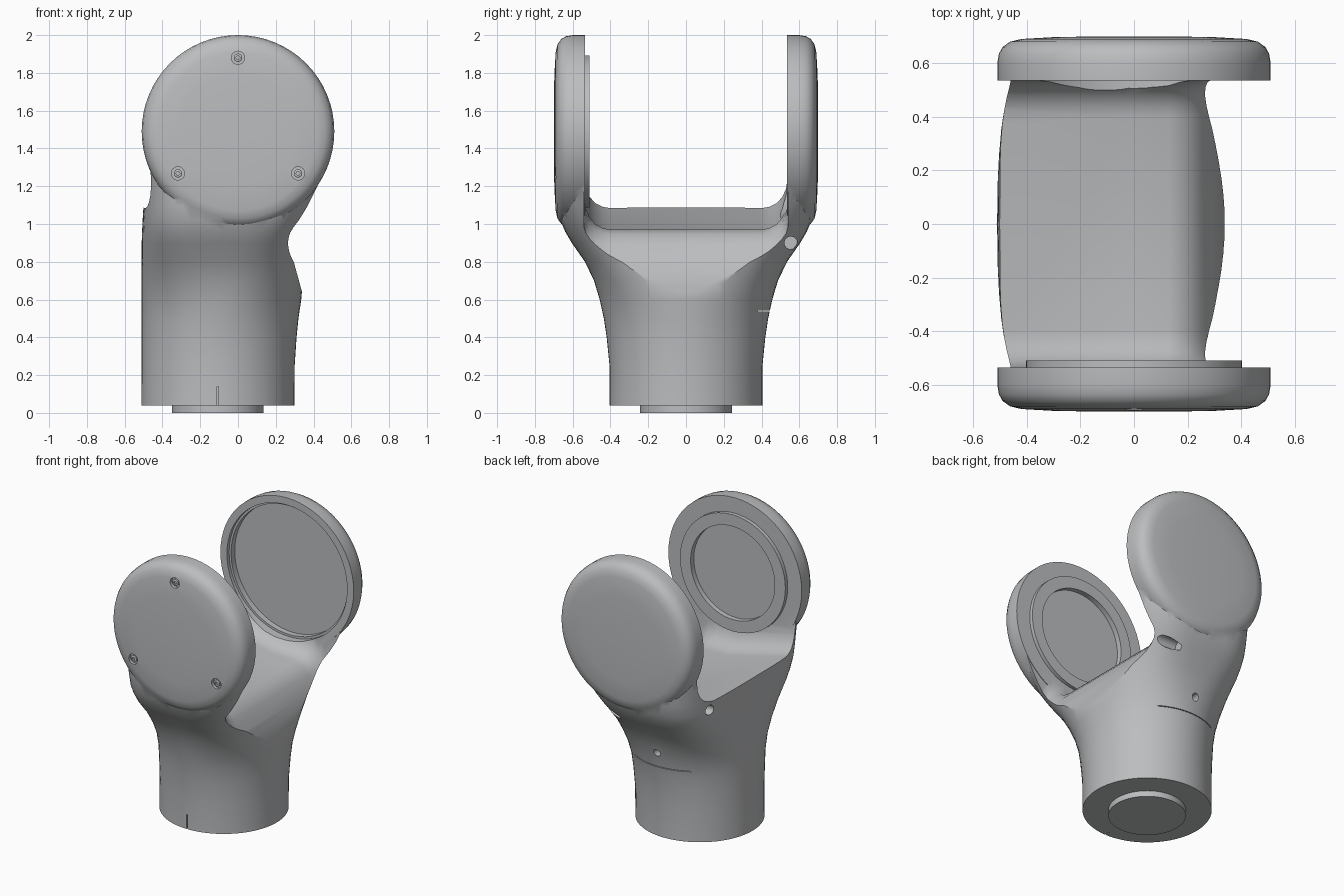
import bpy, bmesh
from math import sin, cos, tau, radians, copysign

cube = bpy.data.objects.get("Cube")
if cube:
    bpy.data.objects.remove(cube)

grey = bpy.data.materials.new("satin grey")
grey.use_nodes = True
grey.diffuse_color = (0.5, 0.51, 0.52, 1)
grey.node_tree.nodes["Principled BSDF"].inputs["Base Color"].default_value = (0.5, 0.51, 0.52, 1)

SEG = 64
HUB_Z = 1.49      # height of the hinge axis
BASE_X = -0.107   # centre of the lower tube


def skin(name, rings):
    """Solid through a list of closed rings, capped at both ends."""
    bm = bmesh.new()
    loops = [[bm.verts.new(p) for p in ring] for ring in rings]
    n = len(loops[0])
    for a, b in zip(loops, loops[1:]):
        for i in range(n):
            j = (i + 1) % n
            bm.faces.new((a[i], a[j], b[j], b[i]))
    bm.faces.new(loops[0])
    bm.faces.new(loops[-1])
    bmesh.ops.recalc_face_normals(bm, faces=bm.faces)
    mesh = bpy.data.meshes.new(name)
    bm.to_mesh(mesh)
    bm.free()
    mesh.materials.append(grey)
    obj = bpy.data.objects.new(name, mesh)
    bpy.context.collection.objects.link(obj)
    return obj


def lathe(name, profile, centre, axis, seg=SEG):
    """Turned solid from (radius, position) pairs along axis x, y or z."""
    rings = []
    for r, t in profile:
        ring = []
        for i in range(seg):
            u, v = r * cos(tau * i / seg), r * sin(tau * i / seg)
            off = {"x": (t, u, v), "y": (u, t, v), "z": (u, v, t)}[axis]
            ring.append([c + o for c, o in zip(centre, off)])
        rings.append(ring)
    return skin(name, rings)


def box(name, x, y, z):
    return skin(name, [[(x[0], y[0], h), (x[1], y[0], h), (x[1], y[1], h), (x[0], y[1], h)] for h in z])


def combine(target, other, operation):
    mod = target.modifiers.new(operation.lower(), "BOOLEAN")
    mod.operation, mod.solver, mod.object = operation, "EXACT", other
    bpy.context.view_layer.objects.active = target
    bpy.ops.object.modifier_apply(modifier=mod.name)
    bpy.data.objects.remove(other)


# Fork body: round tube flaring into two arms (z, x min, x max, half depth, squareness)
sections = [
    (0.04, -.512, .298, .405, 2), (0.25, -.51, .30, .405, 2), (0.4, -.51, .31, .42, 2),
    (0.5, -.51, .32, .435, 2), (0.6, -.51, .335, .457, 2.1), (0.7, -.51, .343, .487, 2.4),
    (0.8, -.51, .343, .535, 2.8), (0.9, -.51, .345, .605, 3.3), (0.96, -.508, .36, .64, 3.6),
    (1.02, -.505, .385, .665, 3.9), (1.1, -.50, .42, .682, 4.2), (1.2, -.497, .46, .69, 4.6),
    (1.32, -.495, .488, .694, 5.2), (HUB_Z, -.50, .50, .695, 6),
]


def power(v, n):
    return copysign(abs(v) ** (2 / n), v)


rings = []
for z, x0, x1, depth, n in sections:
    mid, half = (x0 + x1) / 2, (x1 - x0) / 2
    rings.append([(mid + half * power(cos(tau * i / SEG), n),
                   depth * power(sin(tau * i / SEG), n), z) for i in range(SEG)])
body = skin("fork_body", rings)

# Saddle between the arms, filleted upward at both ends
saddle = [(-.8, 1.16), (-.02, .97), (.13, .97), (.2, .945), (.25, .89), (.295, .8), (.35, .6)]
roof = [(.8, .6), (.8, 2.2), (-.8, 2.2)]
fillet = [(.4, 0), (.44, .008), (.48, .03), (.51, .065), (.53, .11), (.54, .18)]
stations = [(-y, lift) for y, lift in reversed(fillet)] + fillet
combine(body, skin("saddle_cutter", [
    [(x, y, z + lift) for x, z in saddle] + [(x, y, z) for x, z in roof]
    for y, lift in stations]), "DIFFERENCE")

# Rounded hinge discs
disc = [(.51, .536), (.51, .6), (.504, .635), (.49, .66), (.462, .68), (.42, .69), (.3, .697), (.12, .7)]
for side, name in ((-1, "front_disc"), (1, "back_disc")):
    combine(body, lathe(name, [(r, side * y) for r, y in disc], (0, 0, HUB_Z), "y"), "UNION")

# Front disc: raised bearing ring with a shallow well
combine(body, lathe("bearing_ring", [(.403, -.6), (.403, -.51)], (0, 0, HUB_Z), "y"), "UNION")
combine(body, lathe("bearing_well", [(.322, -.545), (.322, -.4)], (0, 0, HUB_Z), "y"), "DIFFERENCE")

# Back disc: stepped socket
combine(body, lathe("socket", [(.445, .6), (.445, .56), (.46, .56), (.46, .5)], (0, 0, HUB_Z), "y"), "DIFFERENCE")

# Cable holes, small round hole and thin slits
combine(body, lathe("right_cable_hole", [(.034, .1), (.034, .6)], (0, .555, .9), "x", 24), "DIFFERENCE")
combine(body, lathe("left_cable_hole", [(.034, -.8), (.034, -.43)], (0, .43, 1.03), "x", 24), "DIFFERENCE")
combine(body, lathe("small_hole", [(.025, .34), (.025, .8)], (BASE_X, 0, .65), "y", 24), "DIFFERENCE")
combine(body, box("back_slit", (-.36, .15), (.38, .6), (.538, .543)), "DIFFERENCE")
combine(body, box("front_slit", (BASE_X - .004, BASE_X + .004), (-.6, -.37), (0, .14)), "DIFFERENCE")

# Three screws sunk into the front face
for name, x, z in (("top", 0, 1.88), ("left", .318, 1.268), ("right", -.318, 1.268)):
    combine(body, lathe("screw_pocket", [(.035, -.8), (.035, -.67)], (x, 0, z), "y", 24), "DIFFERENCE")
    lathe(name + "_screw", [(.022, -.665), (.022, -.686), (.017, -.689), (.01, -.689), (.01, -.68)],
          (x, 0, z), "y", 24)

# Mounting boss under the tube
lathe("mounting_boss", [(.243, 0), (.243, .06)], (BASE_X, 0, 0), "z")

# Smooth shading with sharp edges kept
bpy.ops.object.select_all(action="DESELECT")
for obj in bpy.context.scene.objects:
    if obj.type == "MESH" and obj.data.materials and obj.data.materials[0] == grey:
        obj.select_set(True)
bpy.context.view_layer.objects.active = body
bpy.ops.object.shade_smooth_by_angle(angle=radians(30))
